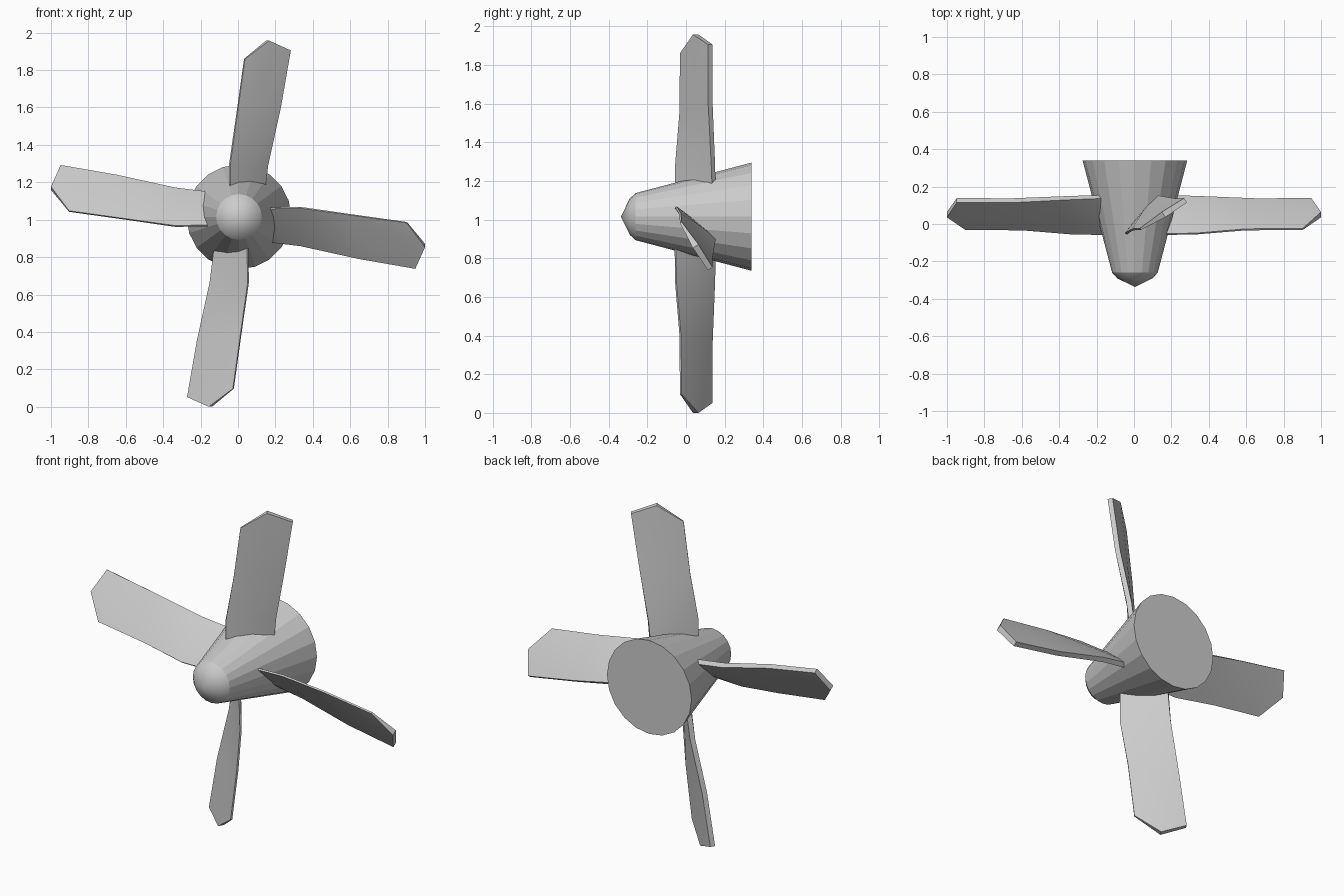
import bpy, bmesh
from math import cos, sin, pi, radians
from mathutils import Matrix, Vector

if "Cube" in bpy.data.objects:
    bpy.data.objects.remove(bpy.data.objects["Cube"])

CENTRE = Vector((0.005, 0, 1.015))


def finish(bm, name):
    bmesh.ops.recalc_face_normals(bm, faces=bm.faces)
    mesh = bpy.data.meshes.new(name)
    bm.to_mesh(mesh)
    bm.free()
    obj = bpy.data.objects.new(name, mesh)
    bpy.context.collection.objects.link(obj)
    return obj


def loft(bm, rings):
    """Skin a list of closed vertex rings and cap the ends."""
    for a, b in zip(rings, rings[1:]):
        n = len(a)
        for i in range(n):
            j = (i + 1) % n
            bm.faces.new((a[i], a[j], b[j], b[i]))


# Hub: tapered spinner with a rounded nose, turned about the y axis
SIDES = 20
bm = bmesh.new()
rings = []
for y, r in [(-0.29, 0.095), (-0.26, 0.122), (0.34, 0.28)]:
    rings.append([bm.verts.new(CENTRE + Vector((r * cos(2 * pi * i / SIDES), y, r * sin(2 * pi * i / SIDES))))
                  for i in range(SIDES)])
loft(bm, rings)
tip = bm.verts.new(CENTRE + Vector((0, -0.337, 0)))
for i in range(SIDES):
    bm.faces.new((rings[0][i], tip, rings[0][(i + 1) % SIDES]))
bm.faces.new(rings[-1])
for f in bm.faces:
    f.smooth = f.calc_center_median().y < -0.262
finish(bm, "hub")

# Blade sections: leading edge, middle, trailing edge, as (x, y, radial z)
SECTIONS = [
    ((-0.045, -0.057, 0.10), (0.040, 0.048, 0.12), (0.120, 0.147, 0.14)),
    ((-0.050, -0.052, 0.35), (0.050, 0.048, 0.35), (0.147, 0.140, 0.35)),
    ((-0.013, -0.030, 0.61), (0.103, 0.049, 0.64), (0.217, 0.126, 0.66)),
    ((0.030, -0.027, 0.918), (0.153, 0.050, 1.015), (0.270, 0.126, 0.963)),
]
HALF_THICKNESS = (0.005, 0.017, 0.014)


def blade(name, angle, sink):
    """Twisted blade, pushed into the hub by sink, then turned about the hub axis."""
    bm = bmesh.new()
    turn = Matrix.Translation(CENTRE) @ Matrix.Rotation(radians(angle), 4, 'Y')
    rings = []
    for sec in SECTIONS:
        lead, mid, trail = [Vector(p) - Vector((0, 0, sink)) for p in sec]
        chord = trail - lead
        normal = Vector((chord.y, -chord.x, 0)).normalized()
        pts = (lead, mid, trail)
        front = [p + normal * t for p, t in zip(pts, HALF_THICKNESS)]
        back = [p - normal * t for p, t in zip(pts, HALF_THICKNESS)]
        rings.append([bm.verts.new(turn @ p) for p in front + back[::-1]])
    loft(bm, rings)
    # End caps, split at the middle
    for r in (rings[0], rings[-1]):
        bm.faces.new((r[0], r[1], r[4], r[5]))
        bm.faces.new((r[1], r[2], r[3], r[4]))
    obj = finish(bm, name)
    bpy.context.view_layer.objects.active = obj
    obj.select_set(True)
    bpy.ops.object.shade_smooth_by_angle(angle=radians(25))
    obj.select_set(False)


# Four blades
blade("top_blade", 0, 0.073)
blade("right_blade", 90, 0.02)
blade("bottom_blade", 180, 0.0)
blade("left_blade", 270, 0.01)
